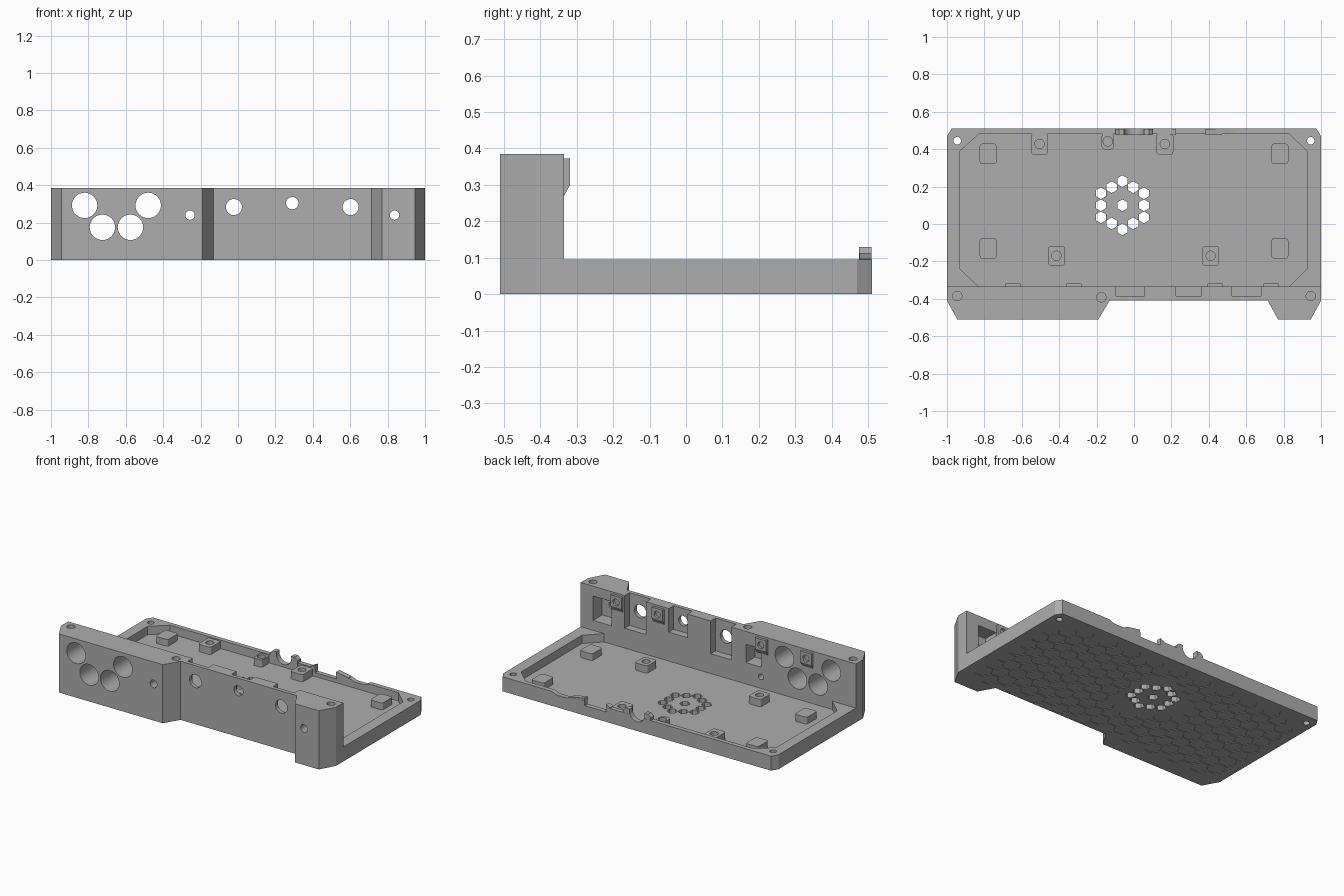
import bpy, bmesh, math
from mathutils import Vector

if "Cube" in bpy.data.objects:
    bpy.data.objects.remove(bpy.data.objects["Cube"])

gray = bpy.data.materials.new("gray_plastic")
gray.diffuse_color = (0.42, 0.42, 0.42, 1)
gray.use_nodes = True
gray.node_tree.nodes["Principled BSDF"].inputs["Base Color"].default_value = gray.diffuse_color


def add_prism(bm, pts, lo, hi, axis='Z'):
    """Extrude a 2D outline along z, or along y for an (x, z) outline."""
    put = (lambda p, h: (p[0], p[1], h)) if axis == 'Z' else (lambda p, h: (p[0], h, p[1]))
    a = [bm.verts.new(put(p, lo)) for p in pts]
    b = [bm.verts.new(put(p, hi)) for p in pts]
    n = len(pts)
    faces = [bm.faces.new(a[::-1]), bm.faces.new(b)]
    faces += [bm.faces.new((a[i], a[(i + 1) % n], b[(i + 1) % n], b[i])) for i in range(n)]
    bmesh.ops.recalc_face_normals(bm, faces=faces)


def make(name, prisms):
    bm = bmesh.new()
    for p in prisms:
        add_prism(bm, *p)
    me = bpy.data.meshes.new(name)
    bm.to_mesh(me)
    bm.free()
    me.materials.append(gray)
    ob = bpy.data.objects.new(name, me)
    bpy.context.collection.objects.link(ob)
    return ob


def cut(target, prisms):
    """Subtract prisms from the target and drop the helper."""
    tool = make("cutter", prisms)
    tool.hide_render = True
    mod = target.modifiers.new("cut", 'BOOLEAN')
    mod.operation, mod.solver, mod.object = 'DIFFERENCE', 'EXACT', tool
    bpy.context.view_layer.objects.active = target
    bpy.ops.object.modifier_apply(modifier=mod.name)
    bpy.data.objects.remove(tool)


def rect(x0, x1, y0, y1):
    return [(x0, y0), (x1, y0), (x1, y1), (x0, y1)]


def ring(x, y, r, n=32, turn=0.0):
    return [(x + r * math.cos(turn + math.tau * i / n),
             y + r * math.sin(turn + math.tau * i / n)) for i in range(n)]


def rounded(cx, cy, w, h, r=0.015):
    pts = []
    for sx, sy, a in ((1, 1, 0), (-1, 1, 90), (-1, -1, 180), (1, -1, 270)):
        for k in range(4):
            t = math.radians(a + 30 * k)
            pts.append((cx + sx * (w / 2 - r) + r * math.cos(t),
                        cy + sy * (h / 2 - r) + r * math.sin(t)))
    return pts


WALL_Y, RIM, FLOOR, TOP = -0.335, 0.095, 0.04, 0.385

# Case: tray and front panel share one outline
outline = [(-1, -0.41), (-0.945, -0.51), (-0.19, -0.51), (-0.13, -0.41), (0.715, -0.41),
           (0.77, -0.51), (0.945, -0.51), (1, -0.41), (1, 0.47), (0.975, 0.51),
           (-0.975, 0.51), (-1, 0.47)]
case = make("case", [(outline, 0, TOP)])
cut(case, [(rect(-1.1, 1.1, WALL_Y, 0.7), RIM, 0.5)])

# Tray pocket with chamfered corners
cut(case, [([(-0.83, WALL_Y), (0.83, WALL_Y), (0.925, -0.24), (0.925, 0.39), (0.83, 0.48),
             (-0.83, 0.48), (-0.93, 0.39), (-0.93, -0.24)], FLOOR, 0.2)])

# Recesses behind the panel openings
cut(case, [(rect(-0.095, 0.055, -0.385, -0.3), 0.17, 0.5),
           (rect(0.225, 0.36, -0.385, -0.3), 0.23, 0.5),
           (rect(0.525, 0.68, -0.385, -0.3), 0.17, 0.5),
           (rect(0.775, 0.91, -0.43, -0.3), 0.16, 0.32),
           (rect(-0.31, -0.2, -0.43, -0.3), 0.18, 0.30)])

# Round openings through the front panel
holes = [(-0.82, 0.292, 0.068), (-0.725, 0.175, 0.068), (-0.575, 0.175, 0.068),
         (-0.48, 0.292, 0.068), (-0.257, 0.24, 0.025), (-0.022, 0.283, 0.043),
         (0.29, 0.304, 0.033), (0.602, 0.283, 0.043), (0.837, 0.24, 0.025)]
cut(case, [(ring(x, z, r), -0.6, -0.3, 'Y') for x, z, r in holes]
    + [(ring(-0.31, 0.115, 0.018, 16), -0.40, -0.3, 'Y')])

# Screw holes: blind in the panel top, through at the back corners
cut(case, [(ring(x, y, 0.025, 24), 0.25, 0.5)
           for x, y in ((-0.945, -0.385), (-0.175, -0.392), (0.945, -0.385))]
    + [(ring(s * 0.945, 0.445, 0.02, 24), -0.1, 0.3) for s in (-1, 1)])

# Hexagonal vent: a ring of twelve around one
PX, PY, VX, VY = 0.0575, 0.0645, -0.062, 0.1
vent = []
for i in range(-2, 3):
    for j in range(-4, 5):
        if (i + j) % 2 == 0:
            dist = max(abs(i), (abs(i) + abs(j)) // 2)
            if dist in (0, 2):
                vent.append((ring(VX + i * PX, VY + j * PY / 2, 0.0315, 6, math.pi / 6), -0.1, 0.2))
cut(case, vent)

# Connector notches in the back rim
cut(case, [(rect(0.225, 0.38, 0.47, 0.6), 0.065, 0.3),
           ([(0.47, 0.096), (0.51, 0.08), (0.58, 0.08), (0.62, 0.096), (0.62, 0.2), (0.47, 0.2)],
            0.47, 0.6, 'Y'),
           (ring(0, 0.115, 0.055), 0.47, 0.6, 'Y')])

# Shallow honeycomb on the underside
cells = []
R = 0.055
for i in range(-10, 11):
    for j in range(-5, 6):
        x, y = i * R * 1.62, (j + 0.5 * (i % 2)) * R * 1.86
        if y < 0.46 and y > -0.36 and not (abs(x) > 0.86 and y > 0.36) \
                and math.hypot(x - VX, y - VY) > 0.23:
            cells.append((ring(x, y, R * 0.97, 6), -0.05, 0.004))
cut(case, cells)

# Plain support pads
make("support_pads", [(rounded(s * 0.78, y, 0.09, 0.11), FLOOR - 0.005, 0.085)
                      for s in (-1, 1) for y in (0.375, -0.13)])

# Screw bosses with blind holes
spots = [(-0.415, -0.17, 0.09, 0.105), (0.41, -0.17, 0.09, 0.105),
         (-0.505, 0.428, 0.09, 0.115), (0.165, 0.428, 0.09, 0.115), (-0.14, 0.442, 0.065, 0.085)]
bosses = make("screw_bosses", [(rounded(x, y, w, h), FLOOR - 0.005, 0.088) for x, y, w, h in spots])
cut(bosses, [(ring(x, min(y, 0.45), 0.025, 24), 0.05, 0.2) for x, y, w, h in spots])

# Cable cradle on the back rim
arc = [(0.055 * math.cos(math.radians(a)), 0.115 + 0.055 * math.sin(math.radians(a)))
       for a in range(15, -196, -15)]
make("cable_cradle", [([(-0.1, 0.055), (0.1, 0.055), (0.1, 0.113), (0.08, 0.13)]
                       + arc + [(-0.08, 0.13), (-0.1, 0.113)], 0.475, 0.509, 'Y')])

# Low lugs beside the connector notch
make("connector_lugs", [([(a, 0.09), (b, 0.09), (b, c), (a, d)], 0.477, 0.509, 'Y')
                        for a, b, c, d in ((0.195, 0.225, 0.113, 0.1), (0.38, 0.47, 0.097, 0.113))])

# Nut tabs on the back of the panel, sloped underneath
bm = bmesh.new()
for x in (-0.648, -0.32, 0.432, 0.732):
    side = [(WALL_Y - 0.01, 0.27), (WALL_Y, 0.27), (-0.318, 0.30), (-0.318, 0.372),
            (WALL_Y - 0.01, 0.372)]
    ends = [[bm.verts.new((x + s * 0.04, y, z)) for y, z in side] for s in (-1, 1)]
    bm.faces.new(ends[0])
    bm.faces.new(ends[1][::-1])
    for i in range(5):
        k = (i + 1) % 5
        bm.faces.new((ends[0][k], ends[0][i], ends[1][i], ends[1][k]))
bmesh.ops.recalc_face_normals(bm, faces=bm.faces)
tabs = make("nut_tabs", [])
bm.to_mesh(tabs.data)
bm.free()
cut(tabs, [(ring(x, 0.332, 0.022, 20), WALL_Y + 0.001, -0.2, 'Y') for x in (-0.648, -0.32, 0.432, 0.732)])

# Smooth the round walls, keep the edges crisp
for ob in bpy.data.objects:
    bpy.ops.object.select_all(action='DESELECT')
    ob.select_set(True)
    bpy.context.view_layer.objects.active = ob
    bpy.ops.object.shade_smooth_by_angle(angle=math.radians(25))
